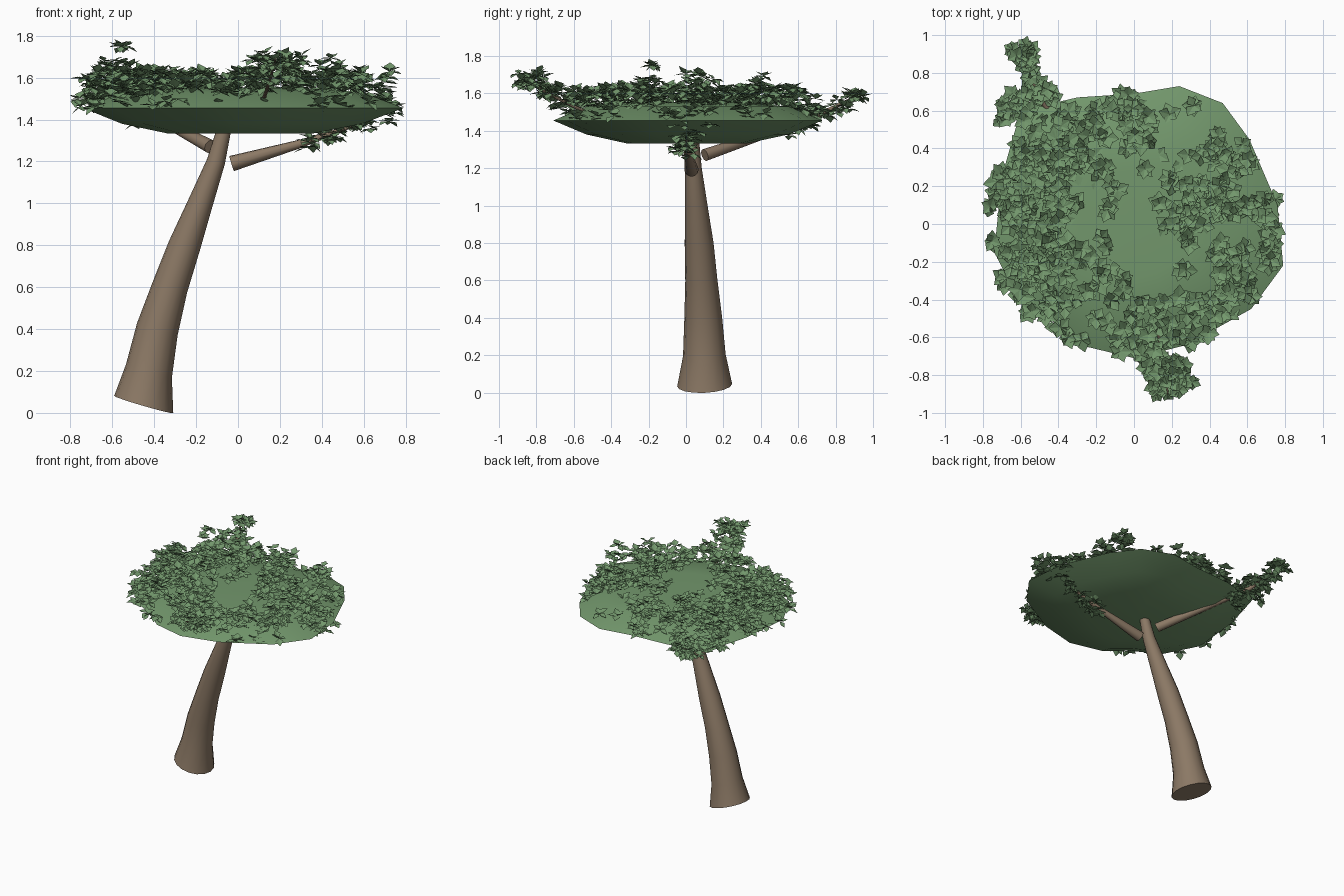
import bpy, bmesh, math, random
from mathutils import Vector

if "Cube" in bpy.data.objects:
    bpy.data.objects.remove(bpy.data.objects["Cube"])

random.seed(7)


def material(name, rgb):
    m = bpy.data.materials.new(name)
    m.diffuse_color = (*rgb, 1)
    m.use_nodes = True
    m.node_tree.nodes["Principled BSDF"].inputs["Base Color"].default_value = m.diffuse_color
    return m


BARK = material("bark", (0.26, 0.19, 0.13))
GREEN = material("foliage", (0.17, 0.31, 0.15))


def finish(bm, name, mat, smooth=None):
    me = bpy.data.meshes.new(name)
    bm.to_mesh(me)
    bm.free()
    ob = bpy.data.objects.new(name, me)
    bpy.context.collection.objects.link(ob)
    me.materials.append(mat)
    if smooth:
        bpy.ops.object.select_all(action='DESELECT')
        ob.select_set(True)
        bpy.context.view_layer.objects.active = ob
        bpy.ops.object.shade_smooth_by_angle(angle=math.radians(smooth))
    return ob


def bridge(bm, a, b):
    n = len(a)
    for i in range(n):
        bm.faces.new((a[i], a[(i + 1) % n], b[(i + 1) % n], b[i]))


def tube(name, pts, sides):
    """Tapered limb through (x, y, z, radius) points, capped at both ends."""
    bm = bmesh.new()
    axis = (Vector(pts[-1][:3]) - Vector(pts[0][:3])).normalized()
    u = axis.orthogonal().normalized()
    v = axis.cross(u)
    rings = []
    for x, y, z, r in pts:
        rings.append([bm.verts.new(Vector((x, y, z)) + r * (
            u * math.cos(math.tau * k / sides) + v * math.sin(math.tau * k / sides)))
            for k in range(sides)])
    for a, b in zip(rings, rings[1:]):
        bridge(bm, a, b)
    bm.faces.new(rings[0][::-1])
    bm.faces.new(rings[-1])
    return finish(bm, name, BARK, 40)


# Leaning trunk and side branches
tube("trunk", [(-.45, .10, .04, .147), (-.425, .098, .2, .114), (-.385, .092, .4, .101),
               (-.325, .082, .6, .086), (-.255, .07, .8, .077), (-.18, .055, 1.0, .06),
               (-.105, .04, 1.2, .044), (-.065, .035, 1.36, .034)], 16)
BACK = [(-.13, .10, 1.27, .034), (-.50, .68, 1.47, .016), (-.60, .90, 1.58, .005)]
RIGHT = [(-.03, .03, 1.19, .038), (.30, .01, 1.285, .02), (.58, .0, 1.38, .006)]
FRONT = [(.12, -.52, 1.49, .01), (.15, -.70, 1.58, .008), (.18, -.90, 1.69, .004)]
tube("back_branch", BACK, 10)
tube("right_branch", RIGHT, 10)
tube("front_branch", FRONT, 8)

# Canopy: irregular rim, bowl-shaped underside, low domed top
RIM = [(.76, .10), (.61, .45), (.47, .64), (.24, .73), (0, .69), (-.30, .67), (-.60, .60),
       (-.70, .25), (-.74, -.15), (-.60, -.42), (-.40, -.52), (-.25, -.65), (0, -.71),
       (.28, -.64), (.62, -.45), (.79, -.22)]
bm = bmesh.new()
rim = [bm.verts.new((x, y, 1.455)) for x, y in RIM]


def shell(levels, centre_z):
    prev = rim
    for f, z in levels:
        ring = [bm.verts.new((x * f, y * f, z)) for x, y in RIM]
        bridge(bm, prev, ring)
        prev = ring
    c = bm.verts.new((0, 0, centre_z))
    for i in range(len(prev)):
        bm.faces.new((prev[i], prev[(i + 1) % len(prev)], c))


shell([(.75, 1.38), (.45, 1.333)], 1.335)
shell([(.75, 1.53), (.4, 1.55)], 1.54)
bmesh.ops.recalc_face_normals(bm, faces=bm.faces)
finish(bm, "canopy", GREEN, 30)

# Foliage: rosettes of folded pointed leaves
bm = bmesh.new()


def rosette(p, size=.066):
    p = Vector(p)
    n = random.randint(5, 7)
    start = random.uniform(0, math.tau)
    for k in range(n):
        a = start + math.tau * k / n + random.uniform(-.2, .2)
        tilt = random.uniform(-.75, .75)
        d = Vector((math.cos(a) * math.cos(tilt), math.sin(a) * math.cos(tilt), math.sin(tilt)))
        s = Vector((-math.sin(a), math.cos(a), 0))
        up = d.cross(s)
        L = size * random.uniform(.8, 1.1)
        base, tip = bm.verts.new(p), bm.verts.new(p + d * L)
        left = bm.verts.new(p + d * L * .45 + s * L * .42 + up * L * .1)
        right = bm.verts.new(p + d * L * .45 - s * L * .42 + up * L * .1)
        bm.faces.new((base, tip, left))
        bm.faces.new((base, right, tip))


def inside(x, y):
    """Radial position relative to the rim (1 = on it)."""
    return math.hypot(x / .77, y / .70)


def lobe(x, y, cx, cy, sx, sy):
    return math.exp(-((x - cx) / sx) ** 2 - ((y - cy) / sy) ** 2)


def density(x, y):
    return (.1 + lobe(x, y, -.6, .1, .32, .6) + .6 * lobe(x, y, -.45, .5, .35, .2)
            + .8 * lobe(x, y, .15, -.6, .33, .25) + .6 * lobe(x, y, .52, 0, .27, .5))


placed = 0
while placed < 350:
    x, y = random.uniform(-.77, .77), random.uniform(-.7, .7)
    f = inside(x, y)
    if f < 1 and random.random() < density(x, y):
        low = 1.46 if f > .85 else 1.53
        rosette((x, y, random.uniform(low, 1.63)))
        placed += 1


def blob(centre, spread, count):
    for _ in range(count):
        rosette([c + random.uniform(-s, s) for c, s in zip(centre, spread)], .06)


def along(path, t0, t1, spread, count):
    a, b = Vector(path[1][:3]), Vector(path[2][:3])
    for i in range(count):
        c = a.lerp(b, t0 + (t1 - t0) * i / (count - 1))
        blob(c, spread, 1)


# Leafy branch ends reaching beyond the dish, and tufts on top
along(BACK, -.6, 1.05, (.06, .04, .035), 28)
along(RIGHT, .05, 1.1, (.04, .07, .03), 24)
along(FRONT, 0, 1.03, (.1, .03, .045), 28)
blob((.70, 0, 1.45), (.05, .15, .06), 14)
blob((-.60, .91, 1.59), (.06, .04, .02), 7)
blob((.18, -.80, 1.67), (.13, .05, .05), 10)
blob((-.62, .62, 1.55), (.09, .08, .06), 14)
for tuft in [(-.56, -.20, 1.70), (.25, .05, 1.67), (.45, .42, 1.65), (-.62, .1, 1.63)]:
    blob(tuft, (.06, .06, .05), 9)
finish(bm, "leaves", GREEN)
